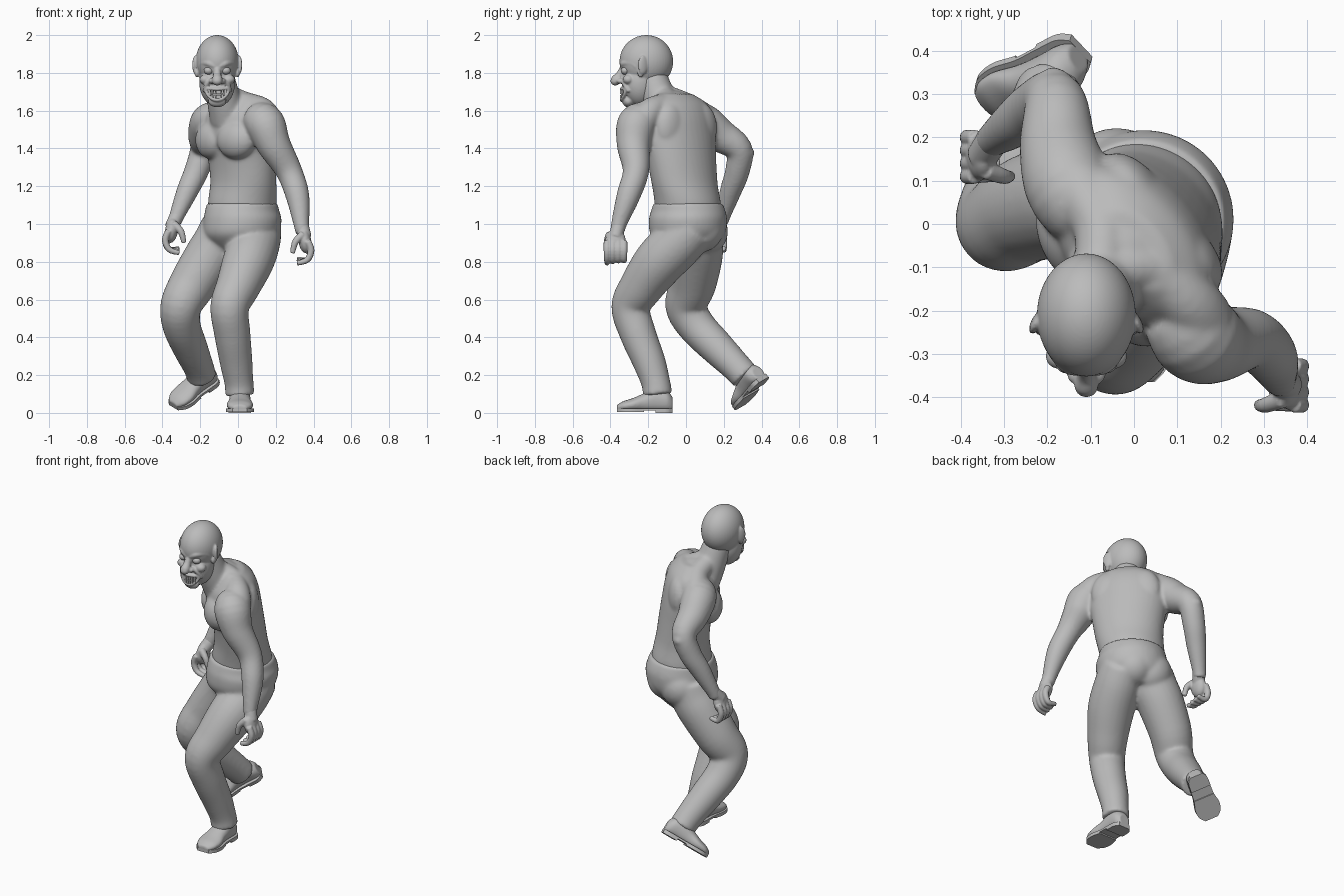
import bpy, bmesh, math
from mathutils import Vector, Matrix

cube = bpy.data.objects.get("Cube")
if cube:
    bpy.data.objects.remove(cube, do_unlink=True)

grey = bpy.data.materials.new("plain_grey")
grey.use_nodes = True
grey.diffuse_color = (0.5, 0.5, 0.5, 1)
grey.node_tree.nodes["Principled BSDF"].inputs["Base Color"].default_value = (0.5, 0.5, 0.5, 1)


def make(name, bm, voxel=0, smoothing=0):
    """Turn a bmesh into an object; a voxel size fuses its overlapping volumes."""
    bmesh.ops.recalc_face_normals(bm, faces=bm.faces[:])
    for f in bm.faces:
        f.smooth = voxel > 0
    mesh = bpy.data.meshes.new(name)
    bm.to_mesh(mesh)
    bm.free()
    mesh.materials.append(grey)
    ob = bpy.data.objects.new(name, mesh)
    bpy.context.collection.objects.link(ob)
    if voxel:
        rm = ob.modifiers.new("fuse", "REMESH")
        rm.mode = "VOXEL"
        rm.voxel_size = voxel
        rm.use_smooth_shade = True
        sm = ob.modifiers.new("soften", "SMOOTH")
        sm.factor = 0.5
        sm.iterations = smoothing


def spline(pts, steps=5):
    """Catmull-Rom through tuples of any length."""
    ext = [pts[0]] + list(pts) + [pts[-1]]
    out = []
    for p0, p1, p2, p3 in zip(ext, ext[1:], ext[2:], ext[3:]):
        for k in range(steps):
            t = k / steps
            out.append([b + t / 2 * (c - a + t * (2*a - 5*b + 4*c - d + t * (3*(b - c) + d - a)))
                        for a, b, c, d in zip(p0, p1, p2, p3)])
    return out + [list(pts[-1])]


def skin(bm, rings):
    """Bridge rings of points and cap both ends."""
    rows = [[bm.verts.new(p) for p in r] for r in rings]
    n = len(rows[0])
    for a, b in zip(rows, rows[1:]):
        for i in range(n):
            j = (i + 1) % n
            bm.faces.new((a[i], a[j], b[j], b[i]))
    bm.faces.new(rows[0])
    bm.faces.new(rows[-1])


def circle(n=24):
    return [(math.cos(2 * math.pi * i / n), math.sin(2 * math.pi * i / n)) for i in range(n)]


def tube(bm, pts):
    """Round limb through (x, y, z, radius) points."""
    path = spline(pts)
    rings = []
    for i, p in enumerate(path):
        a, b = path[max(i - 1, 0)], path[min(i + 1, len(path) - 1)]
        t = (Vector(b[:3]) - Vector(a[:3])).normalized()
        s = t.cross(Vector((0, 1, 0))).normalized()
        u = s.cross(t)
        rings.append([Vector(p[:3]) + p[3] * (s * c + u * d) for c, d in circle()])
    skin(bm, rings)


def trunk(bm, pts):
    """Level ellipses: x, y, z, half width, half depth, twist in degrees."""
    rings = []
    for x, y, z, w, d, ang in spline(pts):
        rot = Matrix.Rotation(math.radians(ang), 3, "Z")
        rings.append([Vector((x, y, z)) + rot @ Vector((w * c, d * s, 0)) for c, s in circle(40)])
    skin(bm, rings)


def blob(bm, c, r, ang=0, axis="Z"):
    m = Matrix.Translation(c) @ Matrix.Rotation(math.radians(ang), 4, axis) @ Matrix.Diagonal((*r, 1))
    bmesh.ops.create_uvsphere(bm, u_segments=48, v_segments=32, radius=1, matrix=m)


# Bare upper body, twisted at the waist
bm = bmesh.new()
trunk(bm, [(.02, .01, 1.0, .17, .16, -35), (.022, .01, 1.1, .186, .17, -35),
           (.028, -.008, 1.22, .195, .152, -45), (.02, -.025, 1.35, .21, .15, -47),
           (.003, -.045, 1.47, .228, .158, -50), (.0, -.05, 1.57, .218, .145, -50),
           (.008, -.05, 1.64, .185, .108, -50), (.0, -.06, 1.69, .105, .065, -50)])
twist = Matrix.Rotation(math.radians(-50), 3, "Z")
for s in (-1, 1):
    chest = Vector((0, -.05, 0)) + twist @ Vector((s * .103, -.1, 1.445))
    blade = Vector((0, -.05, 0)) + twist @ Vector((s * .1, .08, 1.51))
    blob(bm, chest, (.115, .073, .1), -50 + s * 13)
    blob(bm, blade, (.1, .06, .13), -50)
# Neck, shoulder slopes and arms
blob(bm, (-.02, -.065, 1.645), (.1, .075, .06), -50)
tube(bm, [(-.05, -.1, 1.56, .1), (-.075, -.14, 1.66, .09), (-.1, -.18, 1.78, .08)])
tube(bm, [(-.08, -.13, 1.69, .06), (.03, -.1, 1.645, .058), (.12, -.175, 1.605, .07), (.15, -.22, 1.56, .08)])
tube(bm, [(-.08, -.12, 1.68, .06), (-.075, -.01, 1.635, .065), (-.125, .08, 1.57, .078)])
tube(bm, [(.1, -.2, 1.55, .09), (.143, -.258, 1.53, .106), (.19, -.277, 1.42, .09),
          (.27, -.265, 1.28, .07), (.315, -.305, 1.15, .063), (.335, -.355, 1.0, .042),
          (.342, -.362, .95, .037)])
tube(bm, [(-.11, .02, 1.55, .09), (-.15, .085, 1.54, .102), (-.175, .18, 1.47, .09),
          (-.182, .28, 1.395, .072), (-.22, .272, 1.28, .065), (-.27, .235, 1.17, .057),
          (-.325, .195, 1.04, .04), (-.335, .185, 1.0, .037)])
blob(bm, (-.185, .32, 1.375), (.045, .042, .04))
make("upper_body", bm, .009, 10)

# Trousers: pelvis, seat and both legs
bm = bmesh.new()
trunk(bm, [(.0, .02, .86, .12, .12, -10), (.015, .01, .94, .195, .195, -15),
           (.024, .01, 1.02, .207, .207, -15), (.022, .012, 1.07, .196, .197, -25),
           (.022, .01, 1.11, .191, .18, -35)])
blob(bm, (.07, .075, .975), (.12, .125, .125))
blob(bm, (-.04, .1, .96), (.125, .122, .125))
tube(bm, [(.1, .03, .98, .132), (.088, -.04, .9, .135), (.053, -.14, .8, .135), (.0, -.235, .67, .117),
          (-.044, -.293, .56, .103), (-.03, -.255, .42, .096), (-.01, -.195, .27, .087),
          (.005, -.16, .16, .077), (.01, -.15, .095, .079)])
tube(bm, [(-.065, .06, .97, .138), (-.1, .06, .9, .138), (-.153, .058, .82, .135),
          (-.242, .035, .68, .124), (-.302, .0, .565, .11), (-.298, .055, .46, .101),
          (-.255, .16, .35, .093), (-.21, .265, .245, .081), (-.192, .315, .19, .079)])
make("trousers", bm, .009, 14)


# Hands with curled fingers; side is +1 on the left
def hand(name, wrist, palm, side):
    bm = bmesh.new()

    def at(x, y, z, r):
        return (palm[0] + side * x, palm[1] + y, palm[2] + z, r)
    tube(bm, [(*wrist, .038), at(0, 0, .02, .036)])
    blob(bm, palm, (.034, .054, .066), side * -8, "Y")
    for i in range(4):
        y = -.045 + .03 * i
        tube(bm, [at(.015, y, .0, .018), at(.033, y, -.05, .018),
                  at(.012, y, -.1, .016), at(-.042, y, -.118 + .008 * i, .013)])
    tube(bm, [at(-.01, -.03, .035, .022), at(-.05, -.045, -.005, .018), at(-.066, -.045, -.065, .013)])
    make(name, bm, .005, 4)


hand("left_hand", (.335, -.355, 1.0), (.354, -.373, .91), 1)
hand("right_hand", (-.325, .195, 1.04), (-.352, .155, .965), -1)

# Shoes: heel to toe stations of position, half width, height
stations = [(.0, .034, .085), (.03, .053, .12), (.09, .056, .14), (.15, .058, .105),
            (.21, .07, .078), (.26, .062, .062), (.293, .034, .042)]


def shoe(name, origin, forward, up):
    f = Vector(forward).normalized()
    u = Vector(up)
    u = (u - f * u.dot(f)).normalized()
    s = f.cross(u)
    place = Matrix.Translation(origin) @ Matrix((s, f, u)).transposed().to_4x4()
    fine = spline(stations)

    # Rounded above, boxier where it meets the sole
    base = .012
    bm = bmesh.new()
    skin(bm, [[(w * (c if d > 0 else math.copysign(abs(c) ** .5, c)), t,
                base + (h - base) * (.5 + .5 * d)) for c, d in circle()] for t, w, h in fine])
    bm.transform(place)
    make(name + "_upper", bm, .006, 3)

    bm = bmesh.new()
    for lo, hi, z0, z1 in ((-1, 1, .012, .024), (-1, .095, 0, .014), (.14, 1, .004, .014)):
        part = [(t, w + .004) for t, w, h in fine if lo <= t <= hi]
        edge = [(w, t) for t, w in part] + [(-w, t) for t, w in reversed(part)]
        skin(bm, [[(x, y, z) for x, y in edge] for z in (z0, z1)])
    bm.transform(place)
    make(name + "_sole", bm)


shoe("left_shoe", (.01, -.072, 0), (0, -1, 0), (0, 0, 1))
shoe("right_shoe", (-.12, .412, .175), (-.235, -.13, -.16), (-.1, -.3, .36))

# Head: skull, jaw and face built around its own middle line
CX = -.11


def face_y(dx):
    return -.341 + dx * dx * 6


bm = bmesh.new()
blob(bm, (CX, -.21, 1.86), (.114, .142, .14))
blob(bm, (CX, -.245, 1.75), (.095, .094, .128))
blob(bm, (CX, -.305, 1.65), (.048, .032, .032))
tube(bm, [(CX, -.33, 1.83, .018), (CX, -.35, 1.79, .021), (CX, -.368, 1.765, .028), (CX, -.374, 1.755, .026)])
blob(bm, (CX, -.374, 1.757), (.027, .026, .024))
for s in (-1, 1):
    # Scowling brow, cheek, nostril, ear and cheek fold
    tube(bm, [(CX + s * .01, -.338, 1.832, .013), (CX + s * .045, -.328, 1.85, .017),
              (CX + s * .08, -.288, 1.85, .014), (CX + s * .095, -.262, 1.83, .01)])
    blob(bm, (CX + s * .062, -.305, 1.765), (.032, .03, .026))
    blob(bm, (CX + s * .026, -.348, 1.757), (.018, .02, .015))
    blob(bm, (CX + s * .116, -.228, 1.842), (.012, .028, .05), s * 25)
    blob(bm, (CX + s * .108, -.24, 1.8), (.012, .017, .024))
    tube(bm, [(CX + s * .03, -.342, 1.765, .009), (CX + s * .056, -.325, 1.738, .012),
              (CX + s * .072, -.302, 1.7, .008)])
# Grimacing lips
lips = []
for i in range(13):
    a = 2 * math.pi * i / 12
    dx = .06 * math.cos(a)
    lips.append((CX + dx, face_y(dx) - .001, 1.685 + .029 * math.sin(a) + 6 * dx * dx, .0095))
tube(bm, lips)
make("head", bm, .005, 4)

# Eyeballs
for s, side in ((1, "left"), (-1, "right")):
    bm = bmesh.new()
    blob(bm, (CX + s * .046, -.322, 1.812), (.025, .023, .021))
    make(side + "_eye", bm, .004, 2)

# Two rows of teeth
bm = bmesh.new()
for row in (-1, 1):
    for i in range(-3, 4):
        dx = i * .014
        z = 1.685 + row * (.012 - 3 * dx * dx) + 6 * dx * dx
        m = Matrix.Translation((CX + dx, face_y(dx) - .001, z)) @ Matrix.Diagonal((.012, .016, .019, 1))
        bmesh.ops.create_cube(bm, size=1, matrix=m)
make("teeth", bm)
